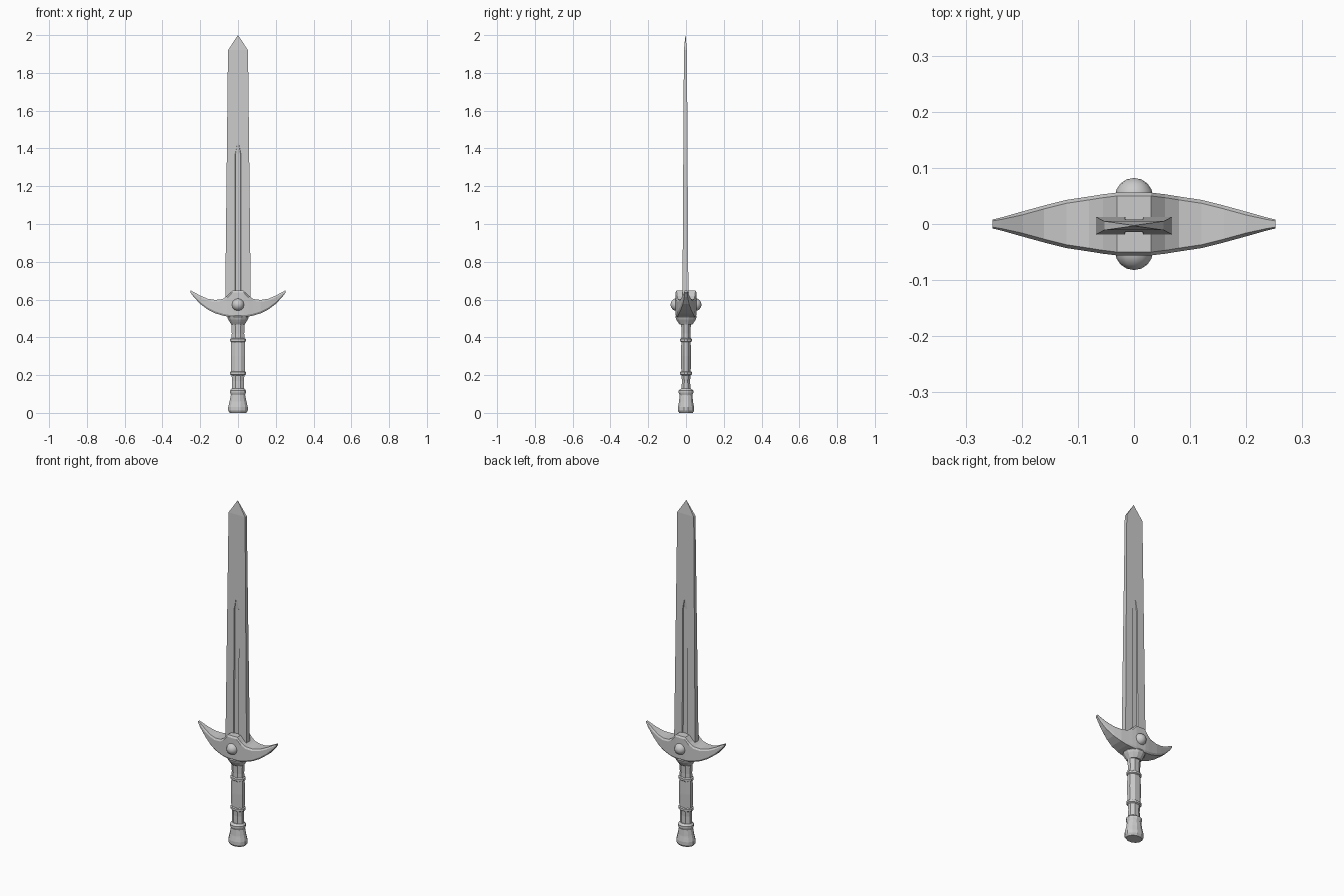
import bpy, bmesh
from math import sin, cos, pi
from mathutils import Matrix

if "Cube" in bpy.data.objects:
    bpy.data.objects.remove(bpy.data.objects["Cube"])


def loft(name, rings):
    """Skin equal-sized vertex rings and cap both ends."""
    bm = bmesh.new()
    rows = [[bm.verts.new(p) for p in ring] for ring in rings]
    n = len(rows[0])
    for a, b in zip(rows, rows[1:]):
        for i in range(n):
            j = (i + 1) % n
            bm.faces.new((a[i], a[j], b[j], b[i]))
    bm.faces.new(rows[0][::-1])
    bm.faces.new(rows[-1])
    bmesh.ops.remove_doubles(bm, verts=bm.verts, dist=1e-5)
    bmesh.ops.recalc_face_normals(bm, faces=bm.faces)
    mesh = bpy.data.meshes.new(name)
    bm.to_mesh(mesh)
    bm.free()
    ob = bpy.data.objects.new(name, mesh)
    bpy.context.collection.objects.link(ob)
    return ob


def oval_lathe(name, profile, sides):
    """Oval turned part; profile rows are (x radius, y radius, z)."""
    k = 1 / cos(pi / sides)
    return loft(name, [[(rx * k * cos(a), ry * k * sin(a), z)
                        for a in [(i + 0.5) * 2 * pi / sides for i in range(sides)]]
                       for rx, ry, z in profile])


def rect(hx, y0, y1, z):
    return [(-hx, y0, z), (hx, y0, z), (hx, y1, z), (-hx, y1, z)]


# Blade: blunt-edged taper with a pointed tip
Y = -0.003
blade = loft("blade", [rect(hx, Y - hy, Y + hy, z) for hx, hy, z in
                       [(0.068, 0.016, 0.56), (0.053, 0.008, 1.92), (0.0005, 0.0005, 2.0)]])

# Fuller grooves on both faces
for side, label in ((-1, "front"), (1, "back")):
    cutter = loft("fuller_cutter_" + label, [
        [(-w, Y + side * 0.04, z), (w, Y + side * 0.04, z),
         (w * 0.5, Y + side * d, z), (-w * 0.5, Y + side * d, z)]
        for w, d, z in [(0.027, 0.010, 0.5), (0.027, 0.0055, 1.37), (0.008, 0.009, 1.425)]])
    cutter.hide_render = True
    cutter.hide_viewport = True
    cutter.display_type = 'WIRE'
    mod = blade.modifiers.new("fuller_" + label, 'BOOLEAN')
    mod.object = cutter
    mod.operation = 'DIFFERENCE'
    mod.solver = 'EXACT'

# Crescent guard: stations are (x, bottom z, top z, half depth)
half = [(0.03, 0.508, 0.647, 0.056), (0.055, 0.510, 0.620, 0.053),
        (0.08, 0.515, 0.603, 0.049), (0.12, 0.527, 0.598, 0.043),
        (0.16, 0.547, 0.604, 0.033), (0.20, 0.577, 0.621, 0.022),
        (0.235, 0.614, 0.640, 0.012), (0.252, 0.637, 0.649, 0.008)]
stations = [(-x, b, t, d) for x, b, t, d in reversed(half)] + half


def guard_ring(x, b, t, d):
    cy, cz = min(0.006, d * 0.3), min(0.010, (t - b) * 0.3)
    return [(x, -d + cy, b), (x, d - cy, b), (x, d, b + cz), (x, d, t - cz),
            (x, d - cy, t), (x, -d + cy, t), (x, -d, t - cz), (x, -d, b + cz)]


loft("crossguard", [guard_ring(*s) for s in stations])

# Round studs on both guard faces
for side, label in ((-1, "front"), (1, "back")):
    bm = bmesh.new()
    bmesh.ops.create_uvsphere(bm, u_segments=12, v_segments=8, radius=0.034)
    bmesh.ops.transform(bm, verts=bm.verts, matrix=Matrix.Translation((0, side * 0.048, 0.573))
                        @ Matrix.Rotation(pi / 2, 4, 'X'))
    for f in bm.faces:
        f.smooth = True
    mesh = bpy.data.meshes.new("stud_" + label)
    bm.to_mesh(mesh)
    bm.free()
    bpy.context.collection.objects.link(bpy.data.objects.new("stud_" + label, mesh))

# Collar under the guard
oval_lathe("collar", [(0.052, 0.050, 0.525), (0.057, 0.056, 0.507), (0.052, 0.052, 0.495),
                      (0.044, 0.044, 0.482), (0.036, 0.034, 0.468)], 12)

# Grip with two rings
oval_lathe("grip", [(0.033, 0.024, 0.10), (0.031, 0.022, 0.17), (0.036, 0.025, 0.22),
                    (0.038, 0.026, 0.30), (0.036, 0.025, 0.37), (0.033, 0.024, 0.42),
                    (0.036, 0.026, 0.48)], 8)
for i, z in enumerate((0.21, 0.385)):
    oval_lathe(f"grip_ring_{i + 1}", [(0.034, 0.024, z - 0.011), (0.042, 0.031, z - 0.006),
                                      (0.042, 0.031, z + 0.006), (0.034, 0.024, z + 0.011)], 12)

# Flared pommel
oval_lathe("pommel", [(0.044, 0.036, 0.0), (0.052, 0.043, 0.012), (0.052, 0.043, 0.03),
                      (0.045, 0.037, 0.06), (0.038, 0.034, 0.095), (0.042, 0.039, 0.107),
                      (0.042, 0.039, 0.118), (0.034, 0.027, 0.128)], 12)
